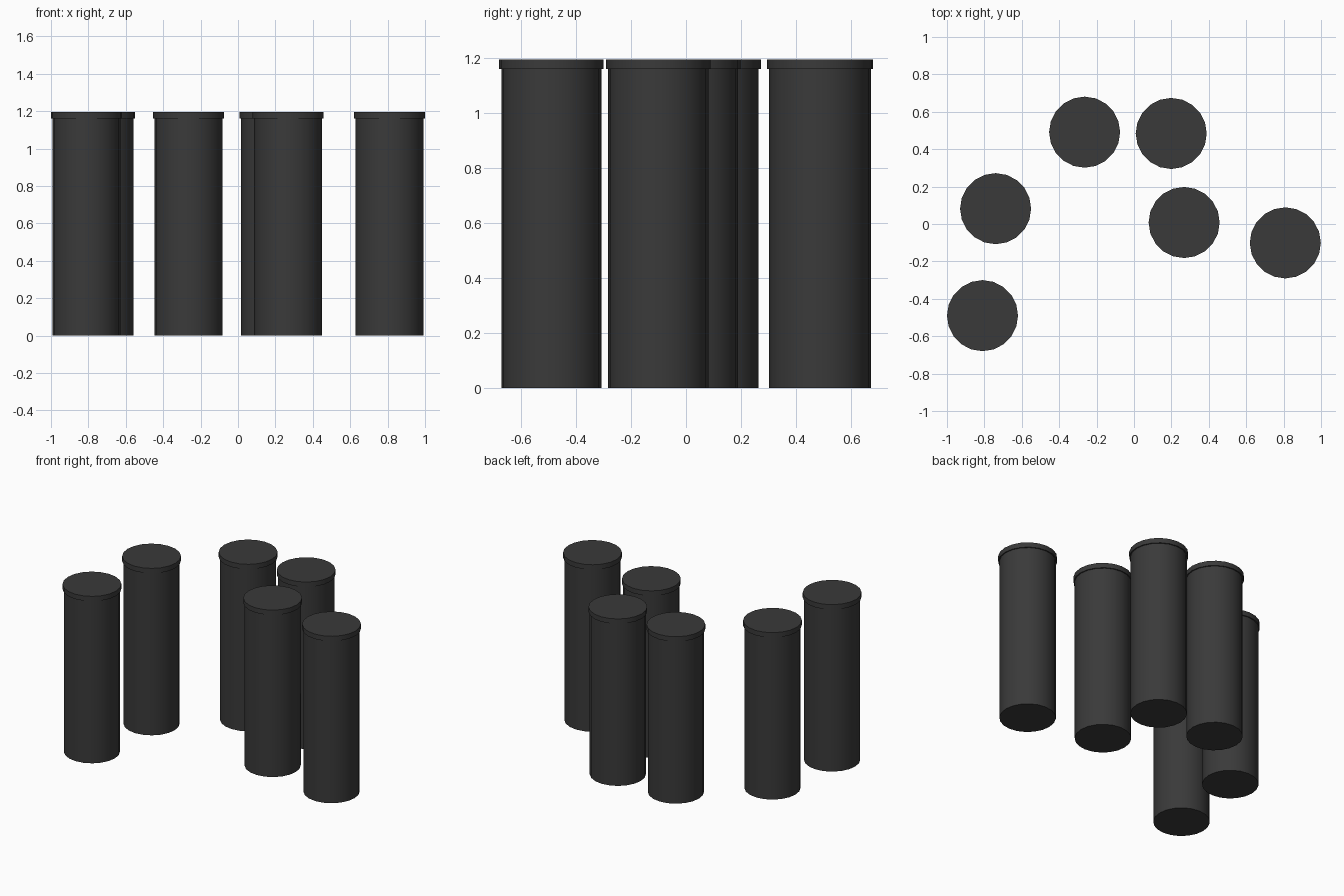
import bpy
import math

if "Cube" in bpy.data.objects:
    bpy.data.objects.remove(bpy.data.objects["Cube"], do_unlink=True)

SIDES = 20
BODY_RADIUS, CAP_RADIUS = 0.182, 0.19
CAP_BOTTOM, HEIGHT = 1.16, 1.195
CENTRES = [(-0.81, -0.49), (-0.74, 0.082), (-0.264, 0.491),
           (0.199, 0.484), (0.268, 0.008), (0.809, -0.101)]

charcoal = bpy.data.materials.new("charcoal")
charcoal.use_nodes = True
colour = (0.042, 0.042, 0.042, 1)
charcoal.diffuse_color = colour
charcoal.node_tree.nodes["Principled BSDF"].inputs["Base Color"].default_value = colour


def cylinder(name, x, y, radius, bottom, top):
    bpy.ops.mesh.primitive_cylinder_add(
        vertices=SIDES, radius=radius, depth=top - bottom,
        location=(x, y, (bottom + top) / 2))
    part = bpy.context.object
    part.name = name
    part.data.materials.append(charcoal)
    bpy.ops.object.shade_smooth_by_angle(angle=math.radians(30))
    return part


# Six posts, each a tall body with a thin overhanging cap
for number, (x, y) in enumerate(CENTRES, 1):
    cylinder(f"post_body_{number}", x, y, BODY_RADIUS, 0, CAP_BOTTOM)
    cylinder(f"post_cap_{number}", x, y, CAP_RADIUS, CAP_BOTTOM, HEIGHT)
